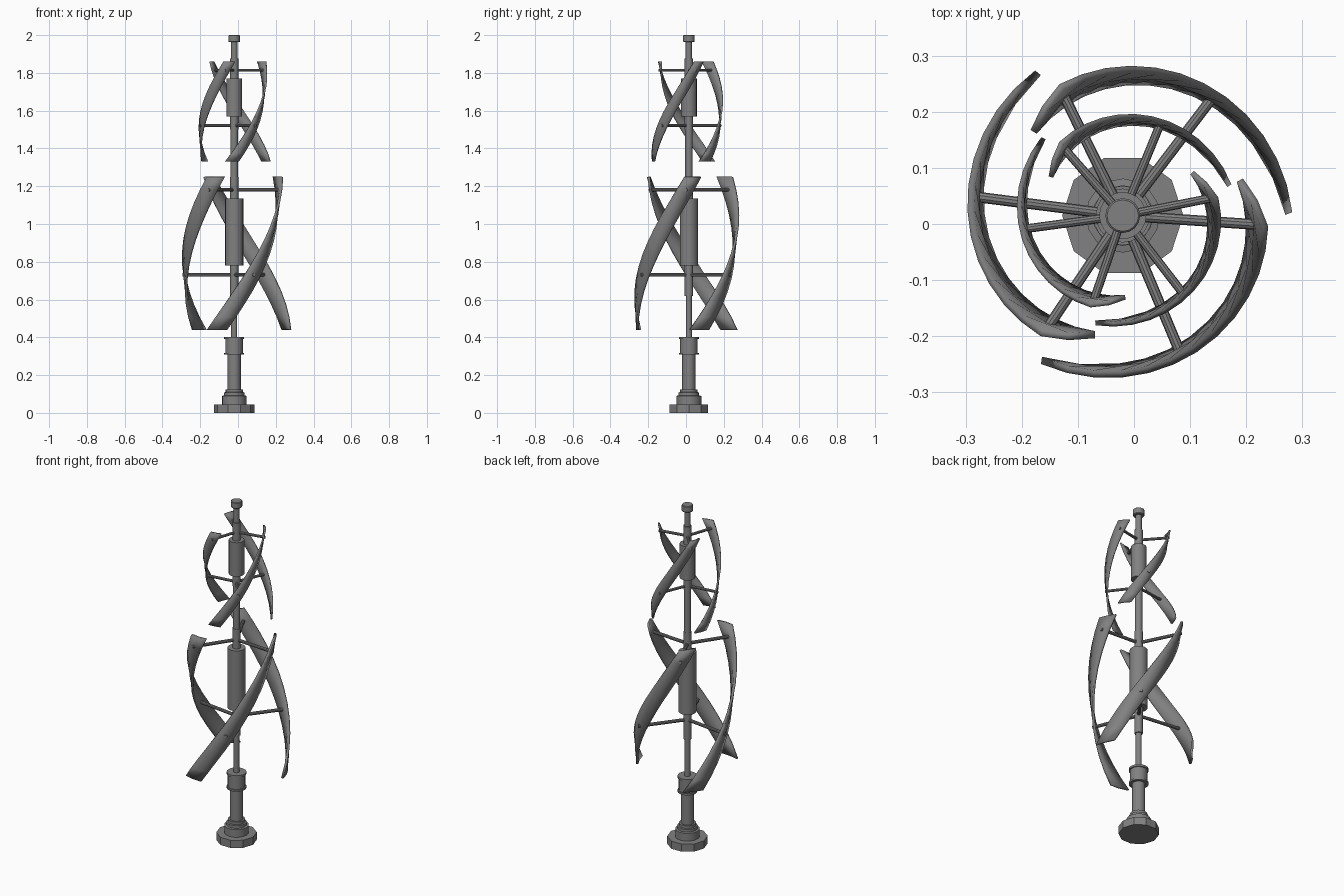
import bpy, bmesh, math
from math import sin, cos, radians
from mathutils import Vector

cube = bpy.data.objects.get("Cube")
if cube:
    bpy.data.objects.remove(cube, do_unlink=True)

AXIS = Vector((-0.02, 0.015, 0))      # mast position

metal = bpy.data.materials.new("grey_metal")
metal.use_nodes = True
GREY = (0.22, 0.22, 0.22, 1)
metal.diffuse_color = GREY
metal.node_tree.nodes["Principled BSDF"].inputs["Base Color"].default_value = GREY


def add_object(name, bm, smooth=35):
    bmesh.ops.recalc_face_normals(bm, faces=bm.faces[:])
    mesh = bpy.data.meshes.new(name)
    bm.to_mesh(mesh)
    bm.free()
    mesh.materials.append(metal)
    ob = bpy.data.objects.new(name, mesh)
    bpy.context.collection.objects.link(ob)
    ob.location = AXIS
    bpy.ops.object.select_all(action='DESELECT')
    ob.select_set(True)
    bpy.context.view_layer.objects.active = ob
    bpy.ops.object.shade_smooth_by_angle(angle=radians(smooth))
    return ob


def lathe(name, profile, sides, smooth=35):
    """Closed solid of revolution from (radius, height) pairs."""
    bm = bmesh.new()
    rings = [[bm.verts.new((r * cos(math.tau * i / sides), r * sin(math.tau * i / sides), z))
              for i in range(sides)] for r, z in profile]
    for a, b in zip(rings, rings[1:]):
        for i in range(sides):
            j = (i + 1) % sides
            bm.faces.new((a[i], a[j], b[j], b[i]))
    bm.faces.new(rings[0])
    bm.faces.new(rings[-1])
    return add_object(name, bm, smooth)


def cylinder(name, radius, bottom, top, sides=20, smooth=35):
    return lathe(name, [(radius, bottom), (radius, top)], sides, smooth)


def centre_radius(f):
    return 0.286 - 0.067 * f + 0.017 * f * f


def polar(r, angle, z):
    return Vector((r * cos(angle), r * sin(angle), z))


def blade(name, start, scale, bottom, height, steps=12, across=2):
    """Twisted ribbon that draws inward as it rises."""
    bm = bmesh.new()
    rows = []
    for s in range(steps + 1):
        f = s / steps
        row = []
        for k in range(across + 1):
            side = 2 * k / across - 1
            r = centre_radius(f) - side * (0.010 + 0.008 * f)
            angle = radians(start + TWIST * f + 10.8 * side)
            row.append(bm.verts.new(polar(r * scale, angle, bottom + height * f)))
        rows.append(row)
    for a, b in zip(rows, rows[1:]):
        for k in range(across):
            bm.faces.new((a[k], a[k + 1], b[k + 1], b[k]))
    ob = add_object(name, bm, 40)
    solid = ob.modifiers.new("thickness", 'SOLIDIFY')
    solid.thickness = 0.013 * scale
    solid.offset = 0


def strut(name, angle, length, radius, z):
    bm = bmesh.new()
    bmesh.ops.create_cone(bm, cap_ends=True, segments=10, radius1=radius,
                          radius2=radius, depth=length)
    ob = add_object(name, bm)
    ob.rotation_euler = (0, math.pi / 2, angle)
    ob.location = AXIS + polar(length / 2, angle, z)


TWIST = 114.5


def rotor(prefix, start, scale, bottom, height):
    for n in range(3):
        turn = start + 120 * n
        blade(f"{prefix}_blade_{n + 1}", turn, scale, bottom, height)
        for level, f in (("low", 0.36), ("high", 0.914)):
            strut(f"{prefix}_{level}_strut_{n + 1}", radians(turn + TWIST * f),
                  (centre_radius(f) + 0.011) * scale, 0.0095 * scale ** 0.5,
                  bottom + height * f)


# Stepped foot and column
cylinder("base_plate", 0.108, 0, 0.045, 10, 20)
lathe("base_steps", [(0.066, 0.045), (0.066, 0.09), (0.054, 0.092), (0.054, 0.108),
                     (0.046, 0.11), (0.046, 0.125)], 16)
cylinder("column", 0.035, 0.12, 0.32)
lathe("column_collar", [(0.053, 0.308), (0.053, 0.318), (0.047, 0.318), (0.047, 0.39),
                        (0.053, 0.39), (0.053, 0.402)], 20)

# Mast, bearing sleeves and cap
lathe("mast", [(0.016, 0.39), (0.016, 0.62), (0.022, 0.62), (0.022, 1.25), (0.02, 1.25),
               (0.02, 1.5), (0.022, 1.5), (0.022, 1.875), (0.017, 1.875), (0.017, 1.97)], 16)
cylinder("lower_generator", 0.048, 0.78, 1.135)
cylinder("upper_generator", 0.042, 1.57, 1.77)
lathe("mast_cap", [(0.028, 1.963), (0.031, 1.967), (0.031, 1.997), (0.028, 2.0)], 16)

# Two three-bladed rotors
rotor("lower", -108.5, 1.0, 0.44, 0.81)
rotor("upper", -93.5, 0.667, 1.33, 0.53)
